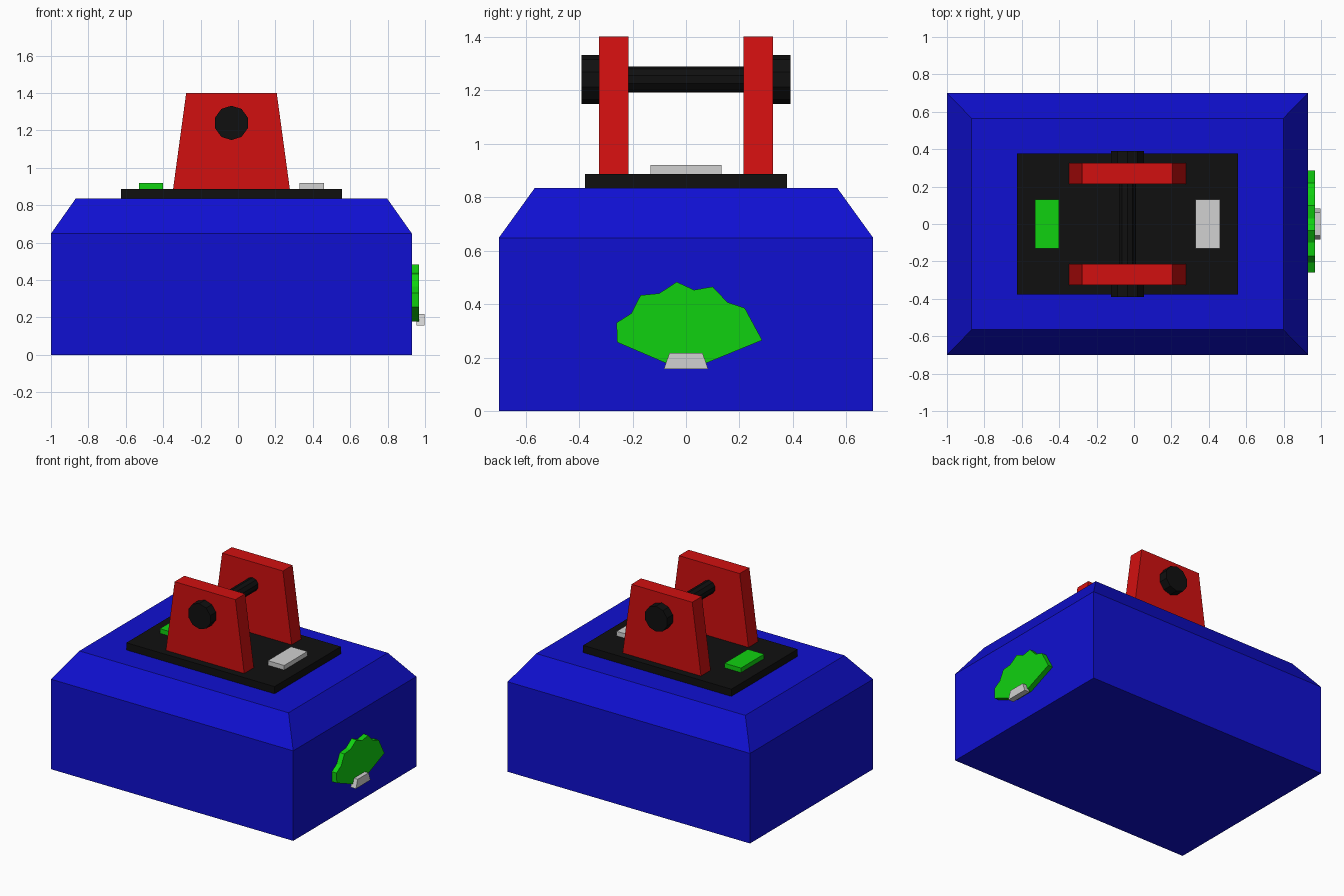
import bpy, bmesh, math
from mathutils import Matrix

cube = bpy.data.objects.get("Cube")
if cube:
    bpy.data.objects.remove(cube, do_unlink=True)

CX = -0.035  # centre line of the body


def material(name, r, g, b):
    m = bpy.data.materials.new(name)
    m.use_nodes = True
    m.diffuse_color = (r, g, b, 1)
    m.node_tree.nodes["Principled BSDF"].inputs["Base Color"].default_value = (r, g, b, 1)
    return m


HI, LO = 0.64, 0.005
blue = material("blue", LO, LO, HI)
red = material("red", HI, LO, LO)
green = material("green", LO, HI, LO)
grey = material("light grey", HI, HI, HI)
black = material("black", LO, LO, LO)


def finish(name, bm, mat):
    bmesh.ops.recalc_face_normals(bm, faces=bm.faces)
    mesh = bpy.data.meshes.new(name)
    bm.to_mesh(mesh)
    bm.free()
    mesh.materials.append(mat)
    ob = bpy.data.objects.new(name, mesh)
    bpy.context.collection.objects.link(ob)
    return ob


def box(name, mat, x, hx, hy, z0, z1):
    bm = bmesh.new()
    bmesh.ops.create_cube(bm, size=2)
    for v in bm.verts:
        v.co = (x + v.co.x * hx, v.co.y * hy, z1 if v.co.z > 0 else z0)
    return finish(name, bm, mat)


def prism(name, mat, points, offset):
    """Extrude a flat outline by an offset vector."""
    bm = bmesh.new()
    face = bm.faces.new([bm.verts.new(p) for p in points])
    new = bmesh.ops.extrude_face_region(bm, geom=[face], use_keep_orig=True)["geom"]
    bmesh.ops.translate(bm, vec=offset, verts=[g for g in new if isinstance(g, bmesh.types.BMVert)])
    return finish(name, bm, mat)


def rod(name, mat, radius, y0, y1):
    bm = bmesh.new()
    place = Matrix.Translation((CX, (y0 + y1) / 2, 1.24)) @ Matrix.Rotation(math.pi / 2, 4, "X")
    bmesh.ops.create_cone(bm, cap_ends=True, segments=10, radius1=radius, radius2=radius,
                          depth=y1 - y0, matrix=place)
    return finish(name, bm, mat)


# Body with sloped shoulders
bm = bmesh.new()
rings = [[bm.verts.new((CX + sx * hx, sy * hy, z)) for sx, sy in ((-1, -1), (1, -1), (1, 1), (-1, 1))]
         for hx, hy, z in ((0.965, 0.7, 0), (0.965, 0.7, 0.648), (0.833, 0.565, 0.835))]
bm.faces.new(rings[0])
bm.faces.new(rings[-1])
for low, high in zip(rings, rings[1:]):
    for i in range(4):
        j = (i + 1) % 4
        bm.faces.new((low[i], low[j], high[j], high[i]))
finish("body", bm, blue)

# Top plate and its two pads
box("top_plate", black, CX, 0.59, 0.377, 0.82, 0.887)
box("right_pad", green, CX - 0.43, 0.065, 0.132, 0.88, 0.92)
box("left_pad", grey, CX + 0.43, 0.065, 0.132, 0.88, 0.92)

# Tapered brackets with axle and end caps
for side, label in ((-1, "front"), (1, "back")):
    outline = [(CX + dx, side * 0.215, z) for dx, z in
               ((-0.313, 0.88), (0.313, 0.88), (0.242, 1.4), (-0.242, 1.4))]
    prism(label + "_bracket", red, outline, (0, side * 0.11, 0))
    ends = sorted((side * 0.32, side * 0.39))
    rod(label + "_axle_cap", black, 0.092, *ends)
rod("axle", black, 0.048, -0.33, 0.33)

# Shell emblem on the left side with a trapezoid foot
shell = [(-0.26, 0.33), (-0.205, 0.365), (-0.17, 0.433), (-0.1, 0.44), (-0.035, 0.483),
         (0.03, 0.453), (0.1, 0.465), (0.155, 0.407), (0.22, 0.385), (0.285, 0.265),
         (0.07, 0.177), (-0.07, 0.177), (-0.257, 0.257)]
prism("shell_emblem", green, [(0.925, y, z) for y, z in shell], (0.042, 0, 0))
foot = [(-0.083, 0.157), (0.083, 0.157), (0.062, 0.217), (-0.062, 0.217)]
prism("emblem_foot", grey, [(0.955, y, z) for y, z in foot], (0.042, 0, 0))
